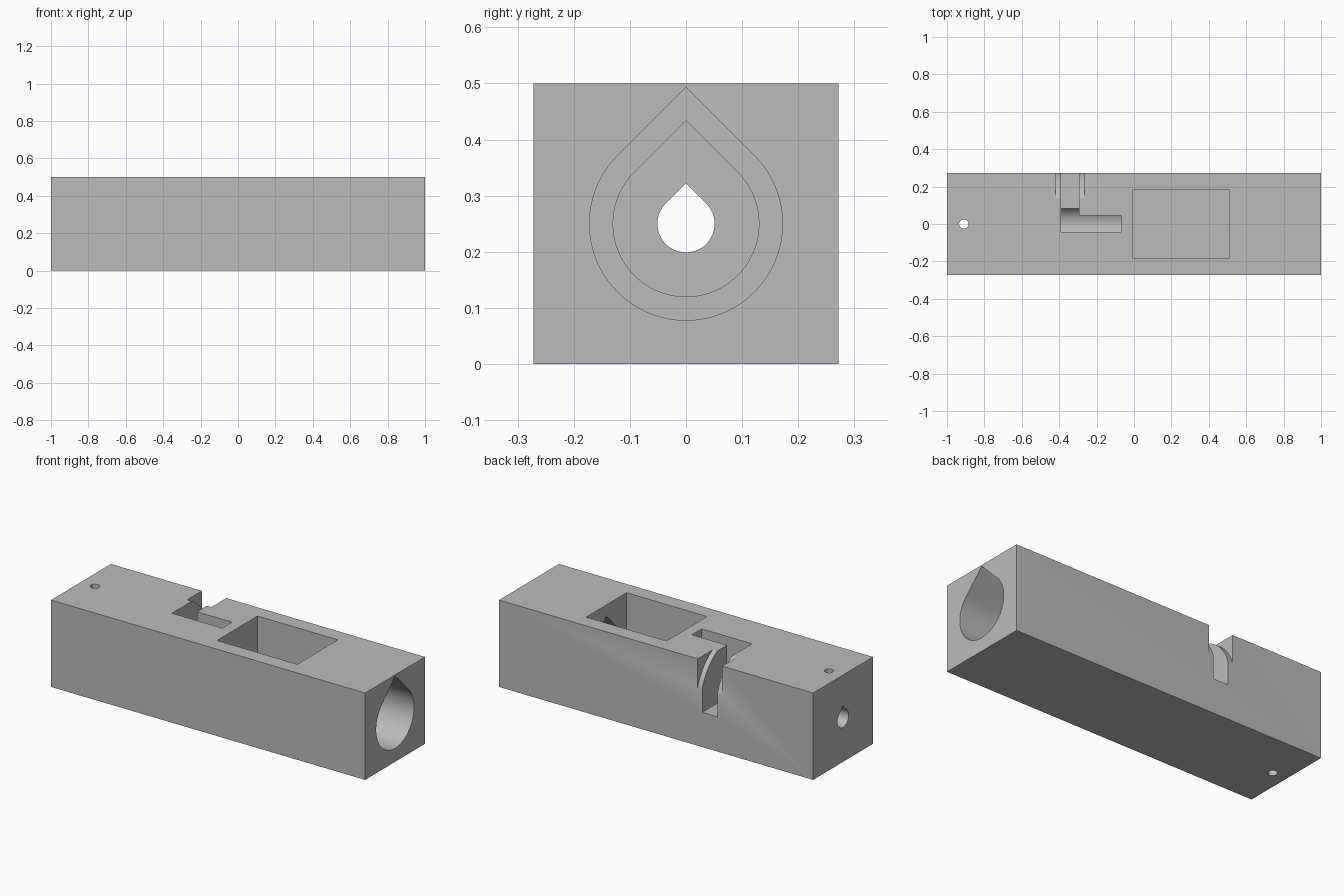
import bpy, bmesh
from math import sin, cos, radians

if "Cube" in bpy.data.objects:
    bpy.data.objects.remove(bpy.data.objects["Cube"], do_unlink=True)

AXIS = 0.25  # height of the bore axis

grey = bpy.data.materials.new("plain grey")
grey.use_nodes = True
colour = (0.5, 0.5, 0.5, 1)
grey.diffuse_color = colour
grey.node_tree.nodes["Principled BSDF"].inputs["Base Color"].default_value = colour


def prism(name, profile, x0, x1):
    """Extrude a (y, z) profile along x."""
    bm = bmesh.new()
    face = bm.faces.new([bm.verts.new((x0, y, z)) for y, z in profile])
    moved = bmesh.ops.extrude_face_region(bm, geom=[face])["geom"]
    bmesh.ops.translate(bm, vec=(x1 - x0, 0, 0),
                        verts=[v for v in moved if isinstance(v, bmesh.types.BMVert)])
    bmesh.ops.recalc_face_normals(bm, faces=bm.faces)
    mesh = bpy.data.meshes.new(name)
    bm.to_mesh(mesh)
    bm.free()
    mesh.materials.append(grey)
    obj = bpy.data.objects.new(name, mesh)
    bpy.context.collection.objects.link(obj)
    return obj


def box(name, x0, x1, y0, y1, z0, z1):
    return prism(name, [(y0, z0), (y1, z0), (y1, z1), (y0, z1)], x0, x1)


def teardrop(name, r, x0, x1):
    """Round bore with a pointed roof at 45 degrees."""
    arc = [radians(135 + 270 * i / 54) for i in range(55)]
    points = [(r * cos(a), AXIS + r * sin(a)) for a in arc]
    return prism(name, points + [(0, AXIS + r * 2 ** 0.5)], x0, x1)


# Main block
block = box("block", -1, 1, -0.272, 0.272, 0, 0.5)

# Curved clearance around the handle slot
sweep = [radians(10 + 65 * i / 32) for i in range(33)]
clearance = [(0.285 * cos(a), AXIS + 0.285 * sin(a)) for a in sweep]
clearance += [(clearance[-1][0], 0.6), (0.4, 0.6), (0.4, clearance[0][1])]

# Vertical pin hole
bpy.ops.mesh.primitive_cylinder_add(vertices=32, radius=0.025, depth=0.8,
                                    location=(-0.91, 0, AXIS))
pin_hole = bpy.context.object
pin_hole.data.materials.append(grey)

cutters = [
    teardrop("narrow_bore", 0.051, -1.1, 0.1),
    teardrop("chamber", 0.097, -0.391, -0.069),
    teardrop("middle_bore", 0.13, 0.3, 0.7),
    teardrop("wide_bore", 0.172, 0.6, 1.1),
    box("pocket", -0.005, 0.507, -0.184, 0.184, 0.065, 0.6),
    box("slot_leg", -0.39, -0.07, -0.043, 0.046, AXIS, 0.6),
    box("slot_arm", -0.39, -0.294, 0, 0.4, 0.2, 0.6),
    prism("slot_clearance", clearance, -0.42, -0.265),
    pin_hole,
]

# Cut every opening in turn, then discard the cutters
bpy.ops.object.select_all(action="DESELECT")
block.select_set(True)
bpy.context.view_layer.objects.active = block
for cutter in cutters:
    cutter.hide_render = True
    cut = block.modifiers.new(cutter.name, "BOOLEAN")
    cut.operation = "DIFFERENCE"
    cut.solver = "EXACT"
    cut.object = cutter
    bpy.ops.object.modifier_apply(modifier=cut.name)
    bpy.data.objects.remove(cutter, do_unlink=True)

bpy.ops.object.shade_smooth_by_angle(angle=radians(25))
